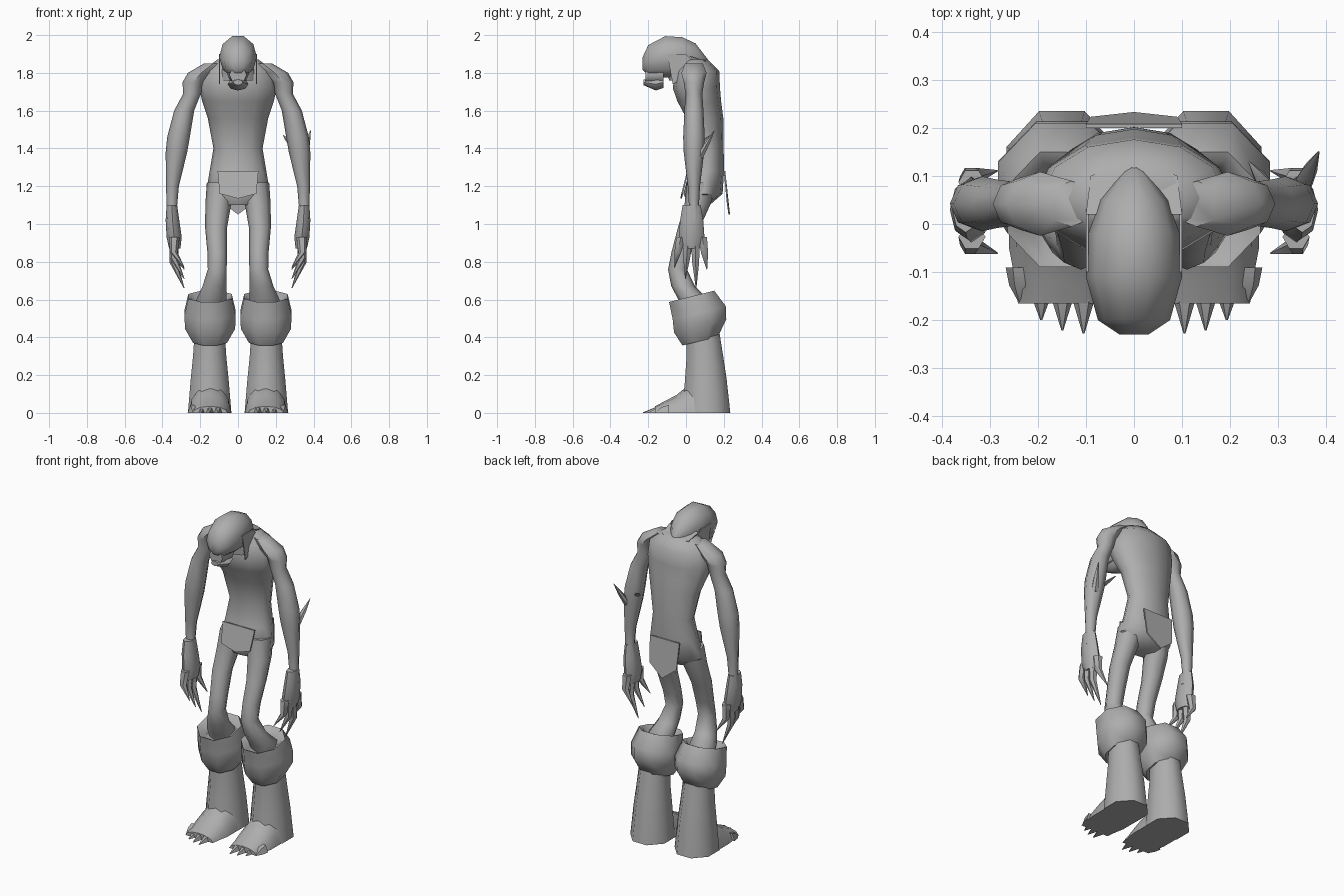
import bpy, bmesh, math

cube = bpy.data.objects.get("Cube")
if cube:
    bpy.data.objects.remove(cube)

grey = bpy.data.materials.new("skin grey")
grey.use_nodes = True
tone = (0.42, 0.42, 0.42, 1)
grey.diffuse_color = tone
grey.node_tree.nodes["Principled BSDF"].inputs["Base Color"].default_value = tone


def finish(name, bm):
    bmesh.ops.remove_doubles(bm, verts=bm.verts, dist=0.0005)
    bmesh.ops.recalc_face_normals(bm, faces=bm.faces)
    mesh = bpy.data.meshes.new(name)
    bm.to_mesh(mesh)
    bm.free()
    mesh.materials.append(grey)
    mesh.shade_smooth()
    mesh.set_sharp_from_angle(angle=math.radians(50))
    bpy.context.collection.objects.link(bpy.data.objects.new(name, mesh))


def loft(name, rings, ratio=1, sides=8, upright=True, boxy=False, slope=0):
    """Skin rings of (x, y, z, half width); ratio sets depth against width."""
    bm = bmesh.new()
    loops = []
    shift = 0.5 if boxy else 0
    grow = 1 / math.cos(2 * math.pi * shift / sides)
    for x, y, z, radius in rings:
        loop = []
        for i in range(sides):
            angle = 2 * math.pi * (i + shift) / sides
            across = radius * grow * math.cos(angle)
            deep = radius * grow * ratio * math.sin(angle)
            if upright:
                point = (x + across, y + deep, z + slope * deep)
            else:
                point = (x + across, y, max(0, z + deep))
            loop.append(bm.verts.new(point))
        loops.append(loop)
    for low, high in zip(loops, loops[1:]):
        for i in range(sides):
            j = (i + 1) % sides
            bm.faces.new((low[i], low[j], high[j], high[i]))
    bm.faces.new(loops[0])
    bm.faces.new(loops[-1])
    finish(name, bm)


def centred(x, rows):
    return [(x, y, z, radius) for y, z, radius in rows]


def spike(name, base, tip, radius, bend=(0, 0, 0), **options):
    middle = [(a + b) / 2 + c for a, b, c in zip(base, tip, bend)]
    rings = [(*base, radius), (*middle, radius * 0.75), (*tip, 0.002)]
    loft(name, rings, sides=6, **options)


def plate(name, points, thick):
    """Thin sheet from an outline, thickened along the given offset."""
    bm = bmesh.new()
    face = bm.faces.new([bm.verts.new(p) for p in points])
    made = bmesh.ops.extrude_face_region(bm, geom=[face])["geom"]
    verts = [v for v in made if isinstance(v, bmesh.types.BMVert)]
    bmesh.ops.translate(bm, vec=thick, verts=verts)
    finish(name, bm)


def flap(name, width, top, low, tip, thick):
    """Five-cornered sheet hanging to a point, from (y, z) heights."""
    outline = [(-width, *top), (width, *top), (width * 0.9, *low),
               (0, *tip), (-width * 0.9, *low)]
    plate(name, outline, thick)


# Hunched torso
loft("torso", centred(0, [
    (.05, 1.87, .11), (.06, 1.81, .19), (.055, 1.72, .205), (.07, 1.65, .19),
    (.1, 1.56, .16), (.12, 1.4, .13), (.11, 1.28, .15), (.09, 1.16, .17),
    (.07, 1.1, .09)]), ratio=0.61, sides=12)

# Head, drooping muzzle and neck
loft("head", centred(0, [
    (-.23, 1.85, .03), (-.2, 1.865, .075), (-.11, 1.885, .1), (-.02, 1.885, .095),
    (.05, 1.88, .07), (.13, 1.845, .007)]), ratio=1.15, sides=10, upright=False)
loft("muzzle", centred(0, [(-.12, 1.8, .06), (-.215, 1.79, .045)]), upright=False)
loft("chin", centred(0, [(-.12, 1.75, .05), (-.16, 1.74, .055), (-.225, 1.75, .025)]),
     ratio=0.6, upright=False)
loft("neck", centred(0, [(-.06, 1.87, .07), (-.02, 1.76, .1)]), ratio=0.7)

# Nape point and loincloth
flap("nape_flap", .1, (.02, 1.885), (.1, 1.86), (.138, 1.835), (0, 0, .006))
flap("front_loincloth", .108, (.005, 1.28), (-.025, 1.16), (-.03, 1.135), (0, .008, 0))
flap("back_loincloth", .1, (.2, 1.28), (.215, 1.12), (.225, 1.05), (0, .008, 0))

for side, word in ((1, "left"), (-1, "right")):
    # Hanging side of the head covering
    outline = [(-.1, 1.9), (0, 1.9), (.06, 1.84), (-.02, 1.77), (-.07, 1.74)]
    plate(word + "_head_flap", [(side * .095, y, z) for y, z in outline],
          (side * .005, 0, 0))

    # Arm and hand
    arm = [(.13, 1.85, .05), (.195, 1.8, .07), (.237, 1.75, .057), (.243, 1.69, .047),
           (.285, 1.6, .053), (.315, 1.46, .06), (.326, 1.38, .057), (.347, 1.2, .034),
           (.35, 1.1, .028), (.347, 1.02, .036)]
    loft(word + "_arm", [(side * x, .042, z, r) for x, z, r in arm], ratio=0.95)
    hand = [(.35, 1.1, .028), (.347, 1.02, .036), (.338, .93, .04), (.335, .87, .03)]
    loft(word + "_hand", [(side * x, .03, z, r) for x, z, r in hand], ratio=1.7)

    # Clawed fingers fan out from the hand
    for n, drop in enumerate((.77, .71, .66, .76)):
        spread = n - 1.5
        spike(f"{word}_finger_{n}", (side * .337, .03 + spread * .038, .93),
              (side * .285, .025 + spread * .057, drop), .028, (side * .03, 0, 0))

    # Bent leg
    loft(word + "_leg", [(side * x, y, z, r) for x, y, z, r in (
        (.085, .085, 1.22, .08), (.105, .06, 1.1, .068), (.116, .015, .98, .058),
        (.11, -.025, .85, .052), (.11, -.045, .76, .05), (.125, -.015, .67, .063),
        (.14, .04, .6, .08), (.145, .06, .5, .06))])

    # Bulging cuff with a sunken rim
    loft(word + "_cuff", centred(side * .148, [
        (.04, .57, .07), (.025, .61, .1), (.03, .617, .115), (.07, .53, .135),
        (.075, .46, .133), (.075, .38, .09)]), ratio=1.04, boxy=True, slope=.25)

    # Shin and sloping foot
    loft(word + "_shin", centred(side * .15, [
        (.09, .42, .08), (.1, .3, .088), (.105, .18, .1), (.108, 0, .115)]),
        ratio=1.1, boxy=True)
    bm_rows = [(.1, .17), (.01, .145), (-.05, .095), (-.12, .058), (-.165, .035)]
    bm_width = .112
    bm = bmesh.new()
    arches = []
    for y, height in bm_rows:
        half = bm_width if y > -.1 else bm_width * (1 + y)
        arches.append([bm.verts.new((side * (.148 + half * math.cos(a)), y,
                                     height * math.sin(a)))
                       for a in (math.pi * i / 6 for i in range(7))])
    for back, front in zip(arches, arches[1:]):
        for i in range(7):
            j = (i + 1) % 7
            bm.faces.new((back[i], back[j], front[j], front[i]))
    bm.faces.new(arches[0])
    bm.faces.new(arches[-1])
    finish(word + "_foot", bm)

    # Pointed toes, shorter towards the outside
    for n in range(4):
        x = side * (.105 + .044 * n)
        spike(f"{word}_toe_{n}", (x, -.09, 0), (x, -.228 + .007 * n * n, 0), .03,
              ratio=1.6, upright=False)

# Bony spikes on the left elbow
spike("outer_elbow_spike", (.345, .07, 1.35), (.384, .15, 1.495), .022)
spike("inner_elbow_spike", (.285, .065, 1.42), (.24, .128, 1.47), .018)
